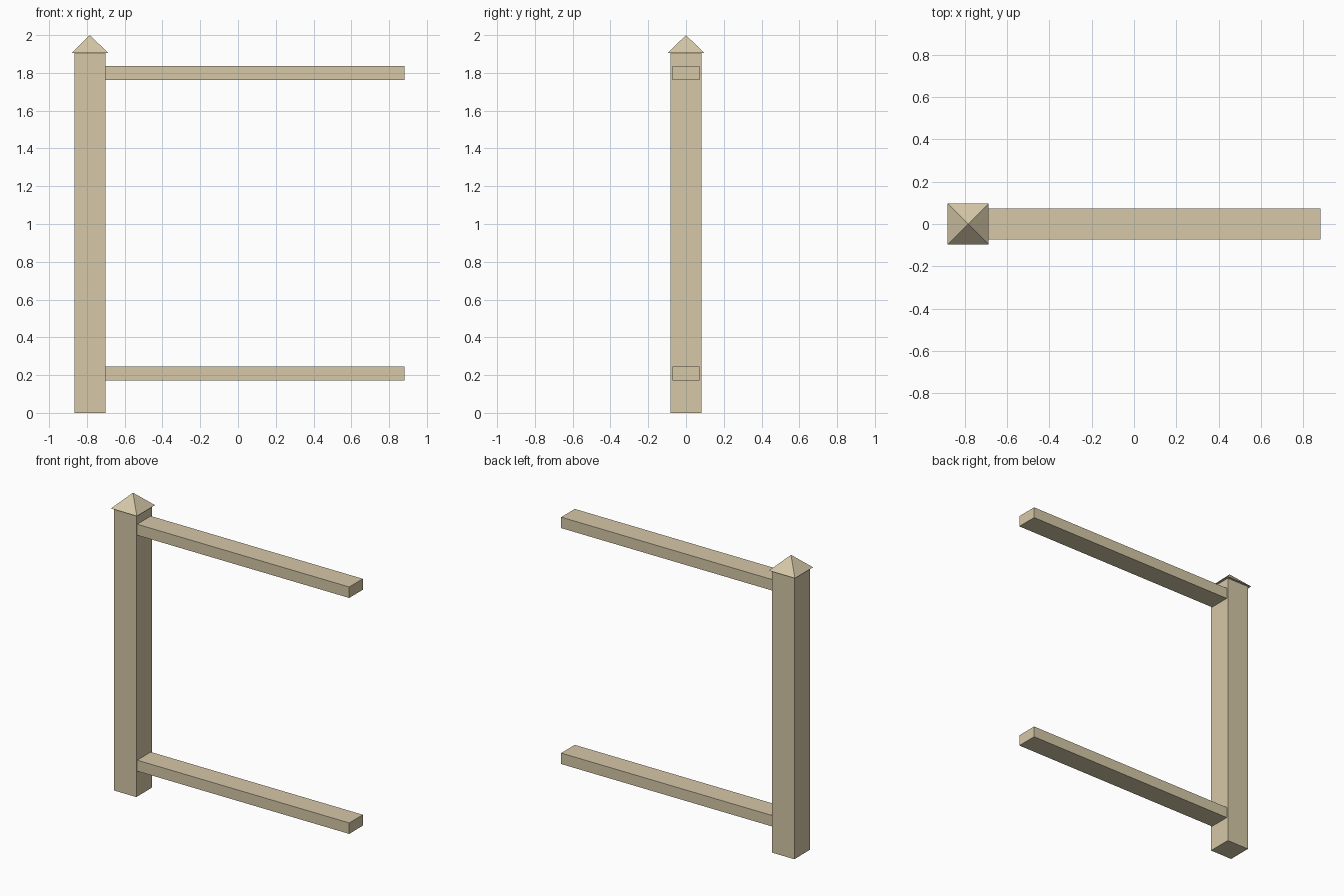
import bpy
import bmesh
from math import pi
from mathutils import Matrix

if "Cube" in bpy.data.objects:
    bpy.data.objects.remove(bpy.data.objects["Cube"])

wood = bpy.data.materials.new("wood")
wood.diffuse_color = (0.67, 0.58, 0.39, 1)
wood.use_nodes = True
wood.node_tree.nodes["Principled BSDF"].inputs["Base Color"].default_value = wood.diffuse_color

POST_X = -0.784
POST_W = 0.165
POST_TOP = 1.905
CAP_W = 0.194
RAIL_END = 0.881
RAIL_DEPTH = 0.145
RAIL_H = 0.074


def finish(name, bm):
    mesh = bpy.data.meshes.new(name)
    bm.to_mesh(mesh)
    bm.free()
    mesh.materials.append(wood)
    obj = bpy.data.objects.new(name, mesh)
    bpy.context.collection.objects.link(obj)
    return obj


def box(name, center, size):
    bm = bmesh.new()
    bmesh.ops.create_cube(bm, size=1, matrix=Matrix.Translation(center) @ Matrix.Diagonal((*size, 1)))
    return finish(name, bm)


# Square upright post
box("post", (POST_X, 0, POST_TOP / 2), (POST_W, POST_W, POST_TOP))

# Overhanging pyramid cap
bm = bmesh.new()
cap_h = 2 - POST_TOP
bmesh.ops.create_cone(
    bm, cap_ends=True, segments=4, radius1=CAP_W / 2 ** 0.5, radius2=0, depth=cap_h,
    matrix=Matrix.Translation((POST_X, 0, POST_TOP + cap_h / 2)) @ Matrix.Rotation(pi / 4, 4, "Z"))
bmesh.ops.remove_doubles(bm, verts=bm.verts, dist=0.0001)
finish("post_cap", bm)

# Two horizontal rails butting against the post
rail_start = POST_X + POST_W / 2
for name, z in (("lower_rail", 0.208), ("upper_rail", 1.8)):
    box(name, ((rail_start + RAIL_END) / 2, 0, z), (RAIL_END - rail_start, RAIL_DEPTH, RAIL_H))
